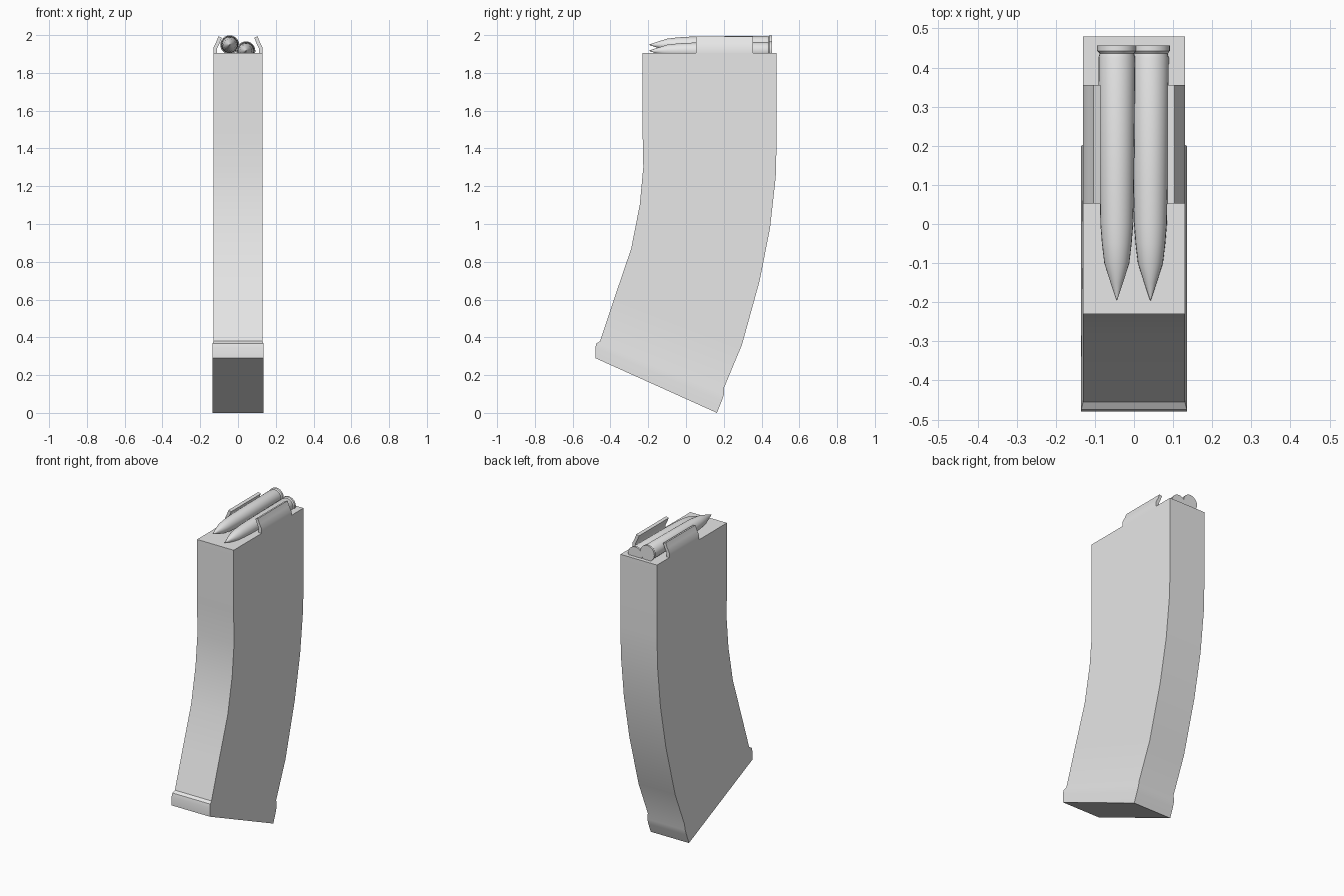
import bpy, bmesh, math

if "Cube" in bpy.data.objects:
    bpy.data.objects.remove(bpy.data.objects["Cube"])

steel = bpy.data.materials.new("grey_steel")
steel.diffuse_color = (0.8, 0.8, 0.8, 1)
steel.use_nodes = True
steel.node_tree.nodes["Principled BSDF"].inputs["Base Color"].default_value = steel.diffuse_color


def finish(name, bm, angle=30):
    bmesh.ops.recalc_face_normals(bm, faces=bm.faces)
    mesh = bpy.data.meshes.new(name)
    bm.to_mesh(mesh)
    bm.free()
    mesh.materials.append(steel)
    ob = bpy.data.objects.new(name, mesh)
    bpy.context.collection.objects.link(ob)
    bpy.ops.object.select_all(action='DESELECT')
    ob.select_set(True)
    bpy.context.view_layer.objects.active = ob
    bpy.ops.object.shade_smooth_by_angle(angle=math.radians(angle))
    return ob


def loft(name, rings, angle=30):
    """Skin a list of closed rings and cap both ends."""
    bm = bmesh.new()
    loops = [[bm.verts.new(p) for p in ring] for ring in rings]
    for a, b in zip(loops, loops[1:]):
        n = len(a)
        for i in range(n):
            bm.faces.new((a[i], a[(i + 1) % n], b[(i + 1) % n], b[i]))
    bm.faces.new(loops[0])
    bm.faces.new(loops[-1])
    return finish(name, bm, angle)


def section(w, fy, fz, by, bz):
    return [(-w, fy, fz), (w, fy, fz), (w, by, bz), (-w, by, bz)]


# Curved magazine body with flared foot: half width, front y/z, back y/z
sections = [
    (0.130, -0.230, 1.905, 0.480, 1.905),
    (0.130, -0.230, 1.500, 0.480, 1.450),
    (0.130, -0.226, 1.300, 0.475, 1.250),
    (0.130, -0.245, 1.100, 0.445, 0.980),
    (0.130, -0.290, 0.870, 0.390, 0.700),
    (0.130, -0.375, 0.620, 0.296, 0.360),
    (0.130, -0.455, 0.380, 0.202, 0.135),
    (0.135, -0.474, 0.368, 0.200, 0.095),
    (0.136, -0.480, 0.345, 0.188, 0.060),
    (0.136, -0.480, 0.290, 0.164, 0.000),
]
loft("magazine_body", [section(*s) for s in sections])

# Feed lips curling inward on both sides
lip = [(.130, 1.900), (.130, 1.935), (.116, 1.962), (.104, 1.993),
       (.086, 1.987), (.100, 1.952), (.110, 1.932), (.110, 1.900)]
for side, s in (("left", -1), ("right", 1)):
    loft(side + "_feed_lip",
         [[(s * x, y, z) for x, z in lip] for y in (0.053, 0.355)], 40)

# Cartridges: radius along the length, rim at the back
profile = [(.456, .050), (.443, .050), (.436, .044), (.425, .047), (.10, .044),
           (.00, .042), (-.05, .038), (-.10, .032), (-.15, .016), (-.195, .001)]
for name, cx, cz in (("upper_cartridge", -.044, 1.949), ("lower_cartridge", .042, 1.917)):
    rings = [[(cx + r * math.cos(i * math.tau / 24), y, cz + r * math.sin(i * math.tau / 24))
              for i in range(24)] for y, r in profile]
    loft(name, rings, 35)
